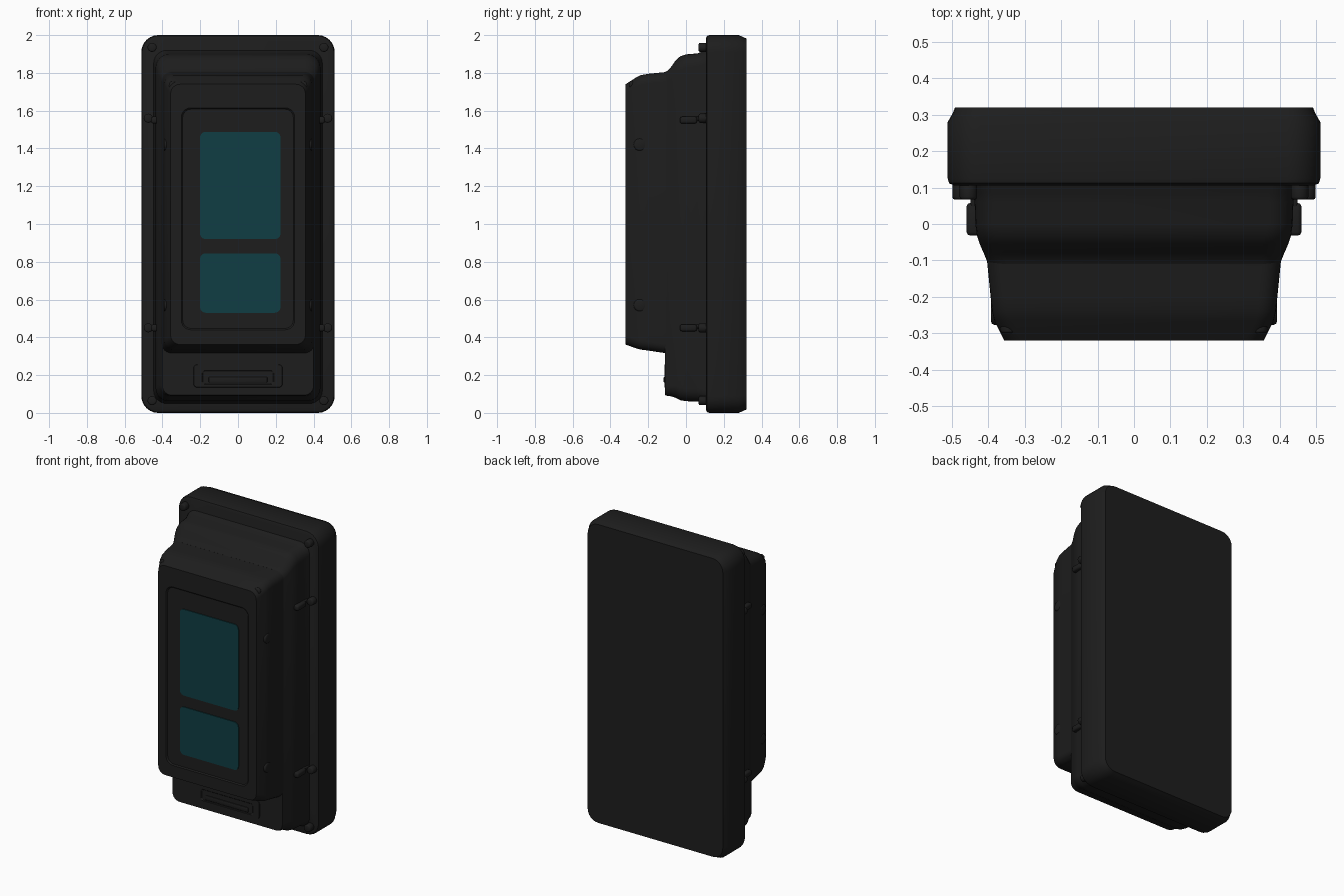
import bpy, bmesh, math
from mathutils import Matrix

if "Cube" in bpy.data.objects:
    bpy.data.objects.remove(bpy.data.objects["Cube"])


def material(name, rgb):
    m = bpy.data.materials.new(name)
    m.diffuse_color = (*rgb, 1)
    m.use_nodes = True
    m.node_tree.nodes["Principled BSDF"].inputs["Base Color"].default_value = m.diffuse_color
    return m


BLACK = material("matte black", (0.0125, 0.0125, 0.0125))
TEAL = material("dark teal glass", (0.005, 0.047, 0.056))


def finish(name, bm, mat, angle=35):
    bmesh.ops.recalc_face_normals(bm, faces=bm.faces)
    me = bpy.data.meshes.new(name)
    bm.to_mesh(me)
    bm.free()
    me.materials.append(mat)
    ob = bpy.data.objects.new(name, me)
    bpy.context.collection.objects.link(ob)
    bpy.ops.object.select_all(action='DESELECT')
    ob.select_set(True)
    bpy.context.view_layer.objects.active = ob
    bpy.ops.object.shade_smooth_by_angle(angle=math.radians(angle))
    return ob


def loft(name, rings, mat=BLACK, cx=0, angle=35, steps=6):
    """Skin rounded rectangles: each ring is (y, half width, z low, z high, corner radius)."""
    bm = bmesh.new()
    loops = []
    for y, hx, z0, z1, r in rings:
        loop = []
        corners = [(hx - r, z1 - r), (r - hx, z1 - r), (r - hx, z0 + r), (hx - r, z0 + r)]
        for q, (x, z) in enumerate(corners):
            for i in range(steps + 1):
                a = math.pi / 2 * (q + i / steps)
                loop.append(bm.verts.new((cx + x + r * math.cos(a), y, z + r * math.sin(a))))
        loops.append(loop)
    n = len(loops[0])
    for a, b in zip(loops, loops[1:]):
        for i in range(n):
            j = (i + 1) % n
            bm.faces.new((a[i], a[j], b[j], b[i]))
    bm.faces.new(loops[0])
    bm.faces.new(loops[-1])
    return finish(name, bm, mat, angle)


def stud(name, loc, radius, depth, axis):
    """Short cylinder with a bevelled rim, along the y or x axis."""
    bm = bmesh.new()
    rot = Matrix.Rotation(math.pi / 2, 4, 'X' if axis == 'y' else 'Y')
    bmesh.ops.create_cone(bm, cap_ends=True, segments=16, radius1=radius, radius2=radius,
                          depth=depth, matrix=Matrix.Translation(loc) @ rot)
    rims = [e for e in bm.edges if any(len(f.verts) > 4 for f in e.link_faces)]
    bmesh.ops.bevel(bm, geom=rims, offset=min(radius, depth) * 0.3, segments=2,
                    profile=0.5, affect='EDGES')
    return finish(name, bm, BLACK, 50)


def block(name, loc, size, bevel):
    bm = bmesh.new()
    bmesh.ops.create_cube(bm, size=1, matrix=Matrix.Translation(loc) @ Matrix.Diagonal((*size, 1)))
    bmesh.ops.bevel(bm, geom=bm.edges[:], offset=bevel, segments=2, profile=0.5, affect='EDGES')
    return finish(name, bm, BLACK, 50)


# Back plate with softened rims
loft("back_plate", [
    (0.32, 0.492, 0.018, 1.982, 0.075), (0.305, 0.498, 0.012, 1.988, 0.08),
    (0.28, 0.512, 0.0, 2.0, 0.09), (0.125, 0.512, 0.0, 2.0, 0.09),
    (0.112, 0.508, 0.004, 1.996, 0.088), (0.106, 0.495, 0.016, 1.984, 0.08)])

# Stepped middle housing, with rounded shoulder and flat chin
loft("middle_housing", [
    (0.12, 0.450, 0.045, 1.925, 0.07), (0.085, 0.442, 0.055, 1.912, 0.07),
    (0.06, 0.438, 0.06, 1.903, 0.07), (0.0, 0.436, 0.062, 1.898, 0.07),
    (-0.03, 0.432, 0.067, 1.888, 0.07), (-0.055, 0.424, 0.08, 1.866, 0.07),
    (-0.08, 0.413, 0.088, 1.83, 0.06), (-0.10, 0.405, 0.09, 1.81, 0.05),
    (-0.11, 0.400, 0.094, 1.805, 0.05)], angle=40)

# Front housing with chamfered rim and shallow recessed panel
loft("front_housing", [
    (-0.09, 0.405, 0.315, 1.808, 0.05), (-0.12, 0.402, 0.318, 1.803, 0.05),
    (-0.20, 0.394, 0.33, 1.795, 0.05), (-0.24, 0.39, 0.335, 1.788, 0.05),
    (-0.265, 0.384, 0.342, 1.775, 0.05), (-0.32, 0.357, 0.362, 1.74, 0.05),
    (-0.32, 0.300, 0.44, 1.615, 0.05), (-0.313, 0.293, 0.447, 1.608, 0.045)], angle=28)

# Two teal screens set on the recessed panel
for name, z0, z1 in (("upper_screen", 0.92, 1.488), ("lower_screen", 0.53, 0.845)):
    loft(name, [(-0.312, 0.213, z0, z1, 0.03), (-0.318, 0.213, z0, z1, 0.03)], TEAL, cx=0.012)

# Chin latch: shallow pocketed plate with a pull bar
loft("latch_plate", [
    (-0.105, 0.237, 0.133, 0.258, 0.02), (-0.115, 0.234, 0.136, 0.255, 0.02),
    (-0.115, 0.19, 0.15, 0.225, 0.015), (-0.111, 0.185, 0.154, 0.221, 0.015)], angle=28)
block("latch_bar", (0, -0.112, 0.175), (0.31, 0.012, 0.03), 0.004)

for side, s in (("left", -1), ("right", 1)):
    # Corner and edge bolts on the back plate
    for i, (x, z) in enumerate(((0.455, 0.065), (0.475, 0.45), (0.475, 1.56), (0.455, 1.935))):
        stud(f"{side}_bolt_{i + 1}", (s * x, 0.092, z), 0.024, 0.05, 'y')
    for i, z in enumerate((0.45, 1.55)):
        # Side clips on the middle housing
        block(f"{side}_clip_{i + 1}", (s * 0.44, 0.013, z), (0.04, 0.09, 0.036), 0.01)
        block(f"{side}_clip_arm_{i + 1}", (s * 0.437, 0.075, z + 0.008), (0.025, 0.07, 0.02), 0.006)
    # Round side buttons on the front housing
    for i, z in enumerate((0.57, 1.42)):
        stud(f"{side}_button_{i + 1}", (s * 0.378, -0.243, z), 0.034, 0.03, 'x')
    # Small domed plugs at the upper corners of the front rim
    stud(f"{side}_rim_plug", (s * 0.345, -0.285, 1.735), 0.022, 0.03, 'y')
